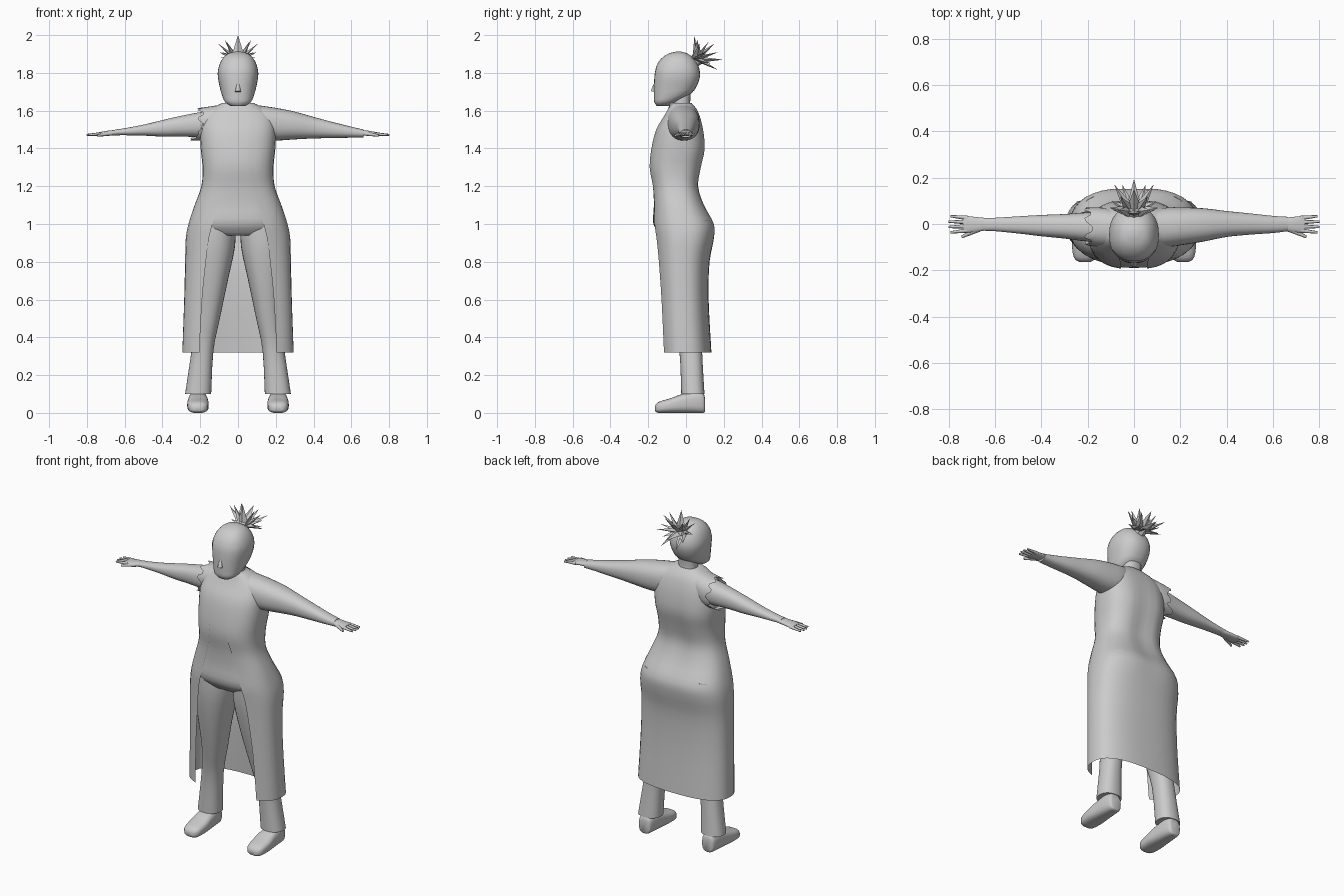
import bpy, bmesh, math, random
from mathutils import Vector

if "Cube" in bpy.data.objects:
    bpy.data.objects.remove(bpy.data.objects["Cube"])
random.seed(4)

grey = bpy.data.materials.new("plain grey")
grey.use_nodes = True
grey.diffuse_color = (0.6, 0.6, 0.6, 1)
grey.node_tree.nodes["Principled BSDF"].inputs["Base Color"].default_value = (0.6, 0.6, 0.6, 1)


def finish(name, bm, smooth=True):
    bmesh.ops.recalc_face_normals(bm, faces=bm.faces)
    mesh = bpy.data.meshes.new(name)
    bm.to_mesh(mesh)
    bm.free()
    mesh.materials.append(grey)
    obj = bpy.data.objects.new(name, mesh)
    bpy.context.collection.objects.link(obj)
    if smooth:
        bpy.ops.object.select_all(action='DESELECT')
        obj.select_set(True)
        bpy.context.view_layer.objects.active = obj
        bpy.ops.object.shade_smooth_by_angle(angle=math.radians(50))
    return obj


def section(centre, half, low, high, edge=0, power=2.3, count=32):
    """Rounded outline; a non-zero edge leaves a gap on the low side."""
    start = math.asin(min(1, edge / half) ** (power / 2)) if edge else 0
    steps = count - 1 if edge else count
    points = []
    for i in range(count):
        t = start + (2 * math.pi - 2 * start) * i / steps
        s, c = math.sin(t), math.cos(t)
        u = math.copysign(abs(s) ** (2 / power), s) * half
        v = math.copysign(abs(c) ** (2 / power), c) * (high - low) / 2
        points.append((centre + u, (low + high) / 2 - v))
    return points


def refine(rows, steps=3):
    """Smoothly fill in rows between the given ones."""
    out = []
    for i in range(len(rows) - 1):
        quad = (rows[max(i - 1, 0)], rows[i], rows[i + 1], rows[min(i + 2, len(rows) - 1)])
        for k in range(steps):
            t = k / steps
            out.append([b + t / 2 * (c - a + t * (2 * a - 5 * b + 4 * c - d + t * (3 * (b - c) + d - a)))
                        for a, b, c, d in zip(*quad)])
    return out + [list(rows[-1])]


def loft(rows, axis, mirror=False, opened=False, caps=True, power=2.3):
    """Skin rows of (position, centre, half width, low, high, edge)."""
    place = {"X": lambda h, u, v: (h, u, v), "Y": lambda h, u, v: (u, h, v),
             "Z": lambda h, u, v: (u, v, h)}[axis]
    bm = bmesh.new()
    rings = []
    for row in refine(rows):
        ring = []
        for u, v in section(*row[1:], power=power):
            p = Vector(place(row[0], u, v))
            if mirror:
                p.x = -p.x
            ring.append(bm.verts.new(p))
        rings.append(ring)
    for a, b in zip(rings, rings[1:]):
        for i in range(len(a) - (1 if opened else 0)):
            j = (i + 1) % len(a)
            bm.faces.new((a[i], a[j], b[j], b[i]))
    if caps and not opened:
        bm.faces.new(rings[0])
        bm.faces.new(rings[-1])
    return bm, rings


def spike(bm, base, tip, r1, r2, sides, flat=1):
    """Add a tapered prong between two points."""
    base, tip = Vector(base), Vector(tip)
    turn = (tip - base).to_track_quat('Z', 'Y').to_matrix()
    made = bmesh.ops.create_cone(bm, cap_ends=True, segments=sides, radius1=r1, radius2=r2,
                                 depth=(tip - base).length)["verts"]
    for v in made:
        v.co = turn @ Vector((v.co.x, v.co.y * flat, v.co.z)) + (base + tip) / 2


def groove(bm):
    """Shallow hollow down the middle of the back."""
    for v in bm.verts:
        if v.co.y > 0 and 0.85 < v.co.z < 1.6:
            fade = math.sin((v.co.z - 0.85) / 0.75 * math.pi)
            v.co.y -= 0.018 * fade * math.exp(-(v.co.x / 0.05) ** 2)


# Long coat, open down the front
coat_rows = [(0.32, 0, 0.295, -0.14, 0.135, 0.205), (0.6, 0, 0.285, -0.15, 0.12, 0.19),
             (0.8, 0, 0.28, -0.16, 0.125, 0.17), (0.92, 0, 0.277, -0.17, 0.15, 0.155),
             (1.0, 0, 0.263, -0.178, 0.152, 0.135), (1.1, 0, 0.23, -0.175, 0.1, 0.11),
             (1.2, 0, 0.194, -0.18, 0.07, 0.08), (1.3, 0, 0.188, -0.195, 0.085, 0.06),
             (1.4, 0, 0.198, -0.185, 0.105, 0.055), (1.5, 0, 0.2, -0.16, 0.095, 0.06),
             (1.57, 0, 0.185, -0.12, 0.075, 0.07), (1.61, 0, 0.14, -0.1, 0.055, 0.075),
             (1.64, 0, 0.085, -0.09, 0.03, 0.078)]
bm, _ = loft(coat_rows, "Z", opened=True, power=2.6)
groove(bm)
finish("long_coat", bm)

# Torso just inside the coat
torso_rows = [(0.94, 0, 0.2, -0.13, 0.1, 0)]
torso_rows += [(z, 0, w * 0.97, lo + 0.005, hi - 0.006, 0) for z, _, w, lo, hi, _ in coat_rows if z > 0.95]
bm, _ = loft(torso_rows, "Z", power=2.5)
groove(bm)
finish("torso", bm)

# Trouser legs and shoes
leg_rows = [(0.1, 0.211, 0.069, -0.025, 0.098, 0), (0.33, 0.188, 0.058, -0.035, 0.085, 0),
            (0.5, 0.16, 0.064, -0.07, 0.085, 0), (0.7, 0.142, 0.088, -0.115, 0.09, 0),
            (0.88, 0.134, 0.118, -0.145, 0.12, 0), (1.02, 0.13, 0.118, -0.15, 0.125, 0)]
shoe_rows = [(-0.165, 0.212, 0.022, 0.01, 0.036, 0), (-0.145, 0.212, 0.048, 0, 0.058, 0),
             (-0.08, 0.212, 0.057, 0, 0.078, 0), (-0.02, 0.212, 0.054, 0, 0.1, 0),
             (0.05, 0.212, 0.048, 0, 0.115, 0), (0.09, 0.212, 0.04, 0, 0.105, 0),
             (0.1, 0.212, 0.03, 0.005, 0.08, 0)]
for side, flip in (("left", False), ("right", True)):
    finish(side + "_trouser_leg", loft(leg_rows, "Z", flip)[0])
    finish(side + "_shoe", loft(shoe_rows, "Y", flip, power=2.8)[0])

# Sleeved left arm and bare right arm
sleeve_rows = [(0.05, -0.02, 0.07, 1.5, 1.638, 0), (0.13, -0.015, 0.085, 1.45, 1.625, 0),
               (0.2, -0.01, 0.082, 1.442, 1.615, 0), (0.3, -0.004, 0.072, 1.448, 1.595, 0),
               (0.4, 0, 0.056, 1.453, 1.567, 0), (0.5, 0, 0.046, 1.455, 1.54, 0),
               (0.6, -0.002, 0.037, 1.457, 1.515, 0), (0.665, 0, 0.031, 1.458, 1.5, 0)]
bare_rows = [(0.1, -0.015, 0.066, 1.46, 1.605, 0), (0.2, -0.013, 0.063, 1.46, 1.592, 0),
             (0.3, -0.01, 0.053, 1.463, 1.573, 0), (0.4, -0.007, 0.046, 1.463, 1.55, 0),
             (0.5, -0.004, 0.037, 1.468, 1.526, 0), (0.6, -0.002, 0.029, 1.47, 1.507, 0),
             (0.65, -0.002, 0.027, 1.471, 1.5, 0)]
finish("left_sleeve", loft(sleeve_rows, "X")[0])
finish("right_arm", loft(bare_rows, "X", True)[0])

# Torn short sleeve with a ragged end
bm, rings = loft(sleeve_rows[:3], "X", True, caps=False)
for i, v in enumerate(rings[-1]):
    v.co.x += (0.016 if i % 4 < 2 else -0.012) + random.uniform(-0.006, 0.006)
    if v.co.z < 1.47:
        v.co.x -= 0.035
finish("right_torn_sleeve", bm)

# Hands with spread fingers
palm_rows = [(0.62, 0, 0.024, 1.47, 1.5, 0), (0.68, -0.002, 0.032, 1.468, 1.495, 0),
             (0.725, -0.002, 0.036, 1.466, 1.488, 0), (0.74, -0.002, 0.031, 1.469, 1.485, 0)]
for side, flip in (("left", False), ("right", True)):
    bm, _ = loft(palm_rows, "X", flip)
    sign = -1 if flip else 1
    for k in range(4):
        y = -0.028 + k * 0.018
        reach = 0.805 - 0.008 * abs(k - 1.5)
        spike(bm, (sign * 0.72, y, 1.477), (sign * reach, y * 1.3, 1.472), 0.01, 0.005, 8)
    spike(bm, (sign * 0.67, -0.022, 1.48), (sign * 0.745, -0.056, 1.468), 0.012, 0.006, 8)
    finish(side + "_hand", bm)

# Neck, head and nose
finish("neck", loft([(1.58, 0, 0.06, -0.08, 0.035, 0), (1.64, 0, 0.054, -0.07, 0.022, 0),
                     (1.74, 0, 0.056, -0.07, 0.03, 0)], "Z")[0])
head_rows = [(1.625, 0, 0.04, -0.155, -0.085, 0), (1.645, 0, 0.068, -0.168, -0.05, 0),
             (1.68, 0, 0.084, -0.17, 0.015, 0), (1.72, 0, 0.094, -0.17, 0.05, 0),
             (1.77, 0, 0.104, -0.168, 0.07, 0), (1.81, 0, 0.105, -0.163, 0.071, 0),
             (1.85, 0, 0.094, -0.148, 0.058, 0), (1.88, 0, 0.076, -0.123, 0.035, 0),
             (1.9, 0, 0.052, -0.092, 0.008, 0), (1.91, 0, 0.018, -0.055, -0.025, 0)]
finish("head", loft(head_rows, "Z")[0])
bm = bmesh.new()
spike(bm, (0, -0.155, 1.765), (0, -0.172, 1.7), 0.006, 0.015, 8)
finish("nose", bm)

# Close hair cap, cut away around the face
bm, _ = loft(head_rows, "Z")
for v in bm.verts:
    v.co = Vector((0, -0.045, 1.77)) + (v.co - Vector((0, -0.045, 1.77))) * 1.015
face_area = [f for f in bm.faces if f.calc_center_median().z < 1.7
             or (f.calc_center_median().y < -0.11 and f.calc_center_median().z < 1.82)]
bmesh.ops.delete(bm, geom=face_area, context='FACES')
finish("hair_cap", bm)

# Tied-up tail of flat spiky locks
bm = bmesh.new()
spike(bm, (0, 0.02, 1.84), (0, 0.075, 1.885), 0.03, 0.035, 8)
spike(bm, (0, 0.05, 1.87), (0, 0.045, 2.0), 0.04, 0, 4, 0.4)
spike(bm, (0, 0.06, 1.88), (0, 0.15, 1.955), 0.035, 0, 4, 0.5)
spike(bm, (0, 0.06, 1.87), (0, 0.195, 1.87), 0.035, 0, 4, 0.5)
locks = [(0.07, 0.06, 1.975), (0.06, 0.12, 1.965), (0.105, 0.07, 1.955), (0.1, 0.1, 1.91),
         (0.085, 0.17, 1.91), (0.09, 0.06, 1.88), (0.05, 0.17, 1.815), (0.07, 0.13, 1.85)]
for tip in locks:
    for sign in (-1, 1):
        spike(bm, (sign * 0.015, 0.055, 1.875), (sign * tip[0], tip[1], tip[2]), 0.028, 0, 4, 0.5)
finish("hair_tail", bm, smooth=False)
